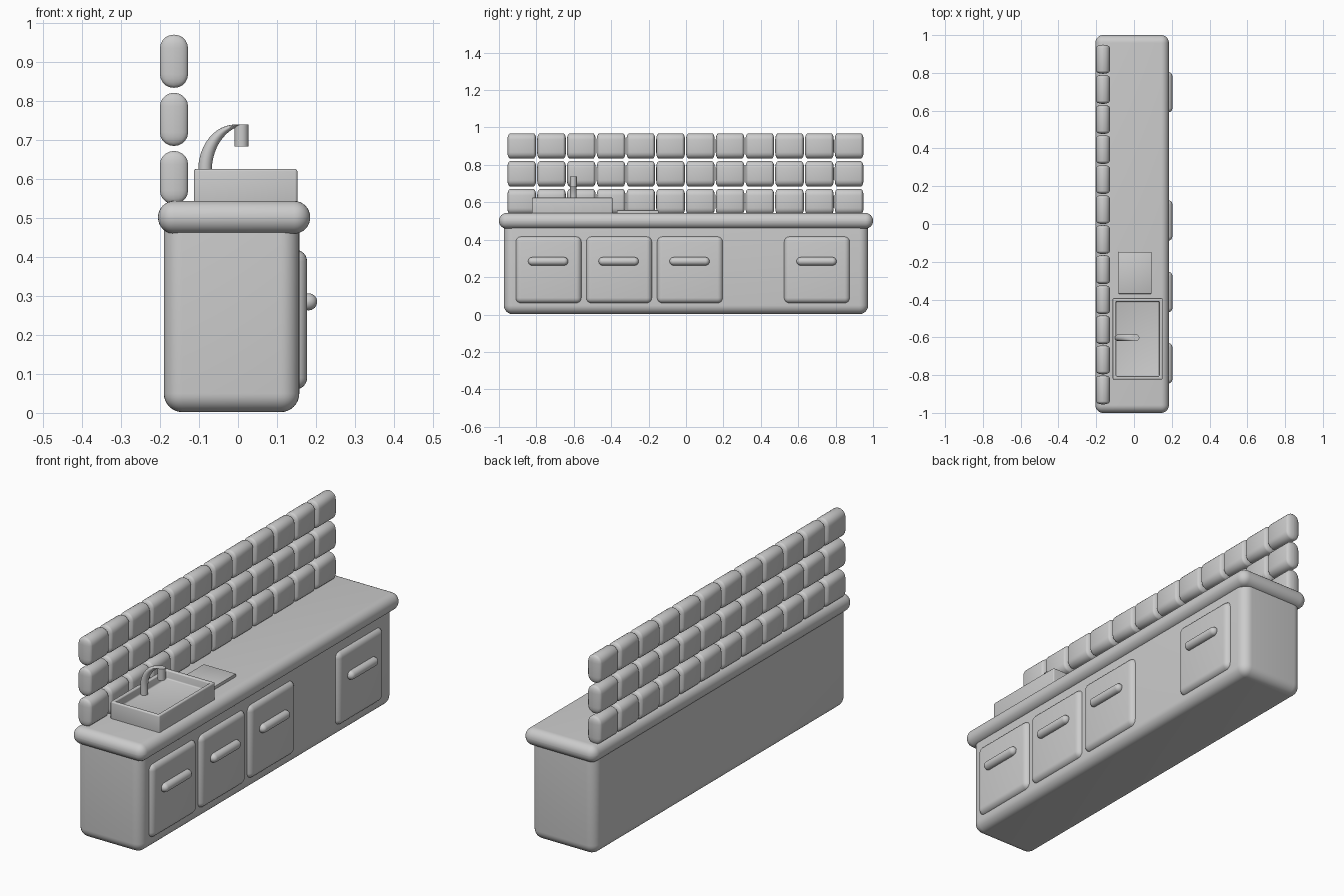
import bpy, bmesh, math
from mathutils import Vector

if "Cube" in bpy.data.objects:
    bpy.data.objects.remove(bpy.data.objects["Cube"])


def finish(name, bm, angle=40):
    bmesh.ops.recalc_face_normals(bm, faces=bm.faces)
    mesh = bpy.data.meshes.new(name)
    bm.to_mesh(mesh)
    bm.free()
    ob = bpy.data.objects.new(name, mesh)
    bpy.context.collection.objects.link(ob)
    bpy.ops.object.select_all(action='DESELECT')
    ob.select_set(True)
    bpy.context.view_layer.objects.active = ob
    bpy.ops.object.shade_smooth_by_angle(angle=math.radians(angle))
    return ob


def rounded_box(name, lo, hi, radius, segments=6):
    """Box between two corners, with a separate edge radius per axis."""
    lo, hi, r = Vector(lo), Vector(hi), Vector(radius)
    size, mid = hi - lo, (lo + hi) / 2
    bm = bmesh.new()
    bmesh.ops.create_cube(bm, size=1)
    for v in bm.verts:
        v.co = Vector([v.co[i] * size[i] / r[i] for i in range(3)])
    bmesh.ops.bevel(bm, geom=bm.edges[:], offset=0.99, segments=segments,
                    profile=0.5, affect='EDGES')
    for v in bm.verts:
        v.co = mid + Vector([v.co[i] * r[i] for i in range(3)])
    return finish(name, bm)


def loft(name, rings):
    """Closed skin through a list of equal-length point rings."""
    bm = bmesh.new()
    loops = [[bm.verts.new(p) for p in ring] for ring in rings]
    n = len(loops[0])
    for a, b in zip(loops, loops[1:]):
        for i in range(n):
            j = (i + 1) % n
            bm.faces.new((a[i], a[j], b[j], b[i]))
    bm.faces.new(loops[0])
    bm.faces.new(loops[-1])
    return finish(name, bm)


def flat_ring(x, y, z, r, n=20):
    return [(x + r * math.cos(math.tau * i / n), y + r * math.sin(math.tau * i / n), z)
            for i in range(n)]


# Cabinet body and thick rounded worktop
rounded_box("cabinet_body", (-0.19, -0.974, 0.002), (0.157, 0.974, 0.53), (0.048,) * 3, 8)
rounded_box("worktop", (-0.205, -1, 0.459), (0.185, 1, 0.543), (0.0418,) * 3, 8)

# Doors with capsule handles
for k, y in enumerate((-0.735, -0.358, 0.021, 0.70), 1):
    rounded_box(f"door_{k}", (0.10, y - 0.177, 0.06), (0.177, y + 0.177, 0.418), (0.03,) * 3)
    r, half = 0.022, 0.107
    rings = []
    for side in (-1, 1):
        for s in range(7):
            a = math.radians(3 + 87 * s / 6)
            a = a if side < 0 else math.radians(93) - a
            yy = y - 0.002 + side * (half - r + r * math.cos(a))
            rings.append([(0.181 + r * math.sin(a) * math.cos(math.tau * i / 16), yy,
                           0.2845 + r * math.sin(a) * math.sin(math.tau * i / 16))
                          for i in range(16)])
    loft(f"door_handle_{k}", rings)

# Tiled splashback
for row, z in enumerate((0.603, 0.752, 0.901)):
    for col in range(12):
        y = -0.878 + col * 0.1591
        rounded_box(f"tile_{row}_{col}", (-0.20, y - 0.077, z - 0.068),
                    (-0.128, y + 0.077, z + 0.068), (0.0355, 0.016, 0.035), 5)

# Sink: box with an inset, sunken basin
bm = bmesh.new()
bmesh.ops.create_cube(bm, size=1)
for v in bm.verts:
    v.co = Vector((0.0195 + v.co.x * 0.265, -0.608 + v.co.y * 0.43, 0.5725 + v.co.z * 0.105))
top = max(bm.faces, key=lambda f: f.calc_center_median().z)
bmesh.ops.inset_region(bm, faces=[top], thickness=0.025)
floor = bmesh.ops.extrude_discrete_faces(bm, faces=[top])["faces"][0]
bmesh.ops.translate(bm, verts=floor.verts[:], vec=(0, 0, -0.042))
sharp = [e for e in bm.edges if len(e.link_faces) == 2 and e.calc_face_angle(0) > 0.5]
bmesh.ops.bevel(bm, geom=sharp, offset=0.006, segments=3, profile=0.5, affect='EDGES')
finish("sink", bm)

# Tap: sheared curved neck plus a vertical spout
tap_y, r = -0.602, 0.0175
neck = [flat_ring(-0.0845, tap_y, 0.585, r)]
for s in range(13):
    a = math.pi / 2 * s / 12
    neck.append(flat_ring(0.011 - 0.0955 * math.cos(a), tap_y, 0.622 + 0.117 * math.sin(a), r))
loft("tap_neck", neck)
loft("tap_spout", [flat_ring(0.009, tap_y, z, 0.018) for z in (0.682, 0.739)])

# Chopping board beside the sink
rounded_box("chopping_board", (-0.082, -0.37, 0.53), (0.093, -0.147, 0.558), (0.004,) * 3, 2)
